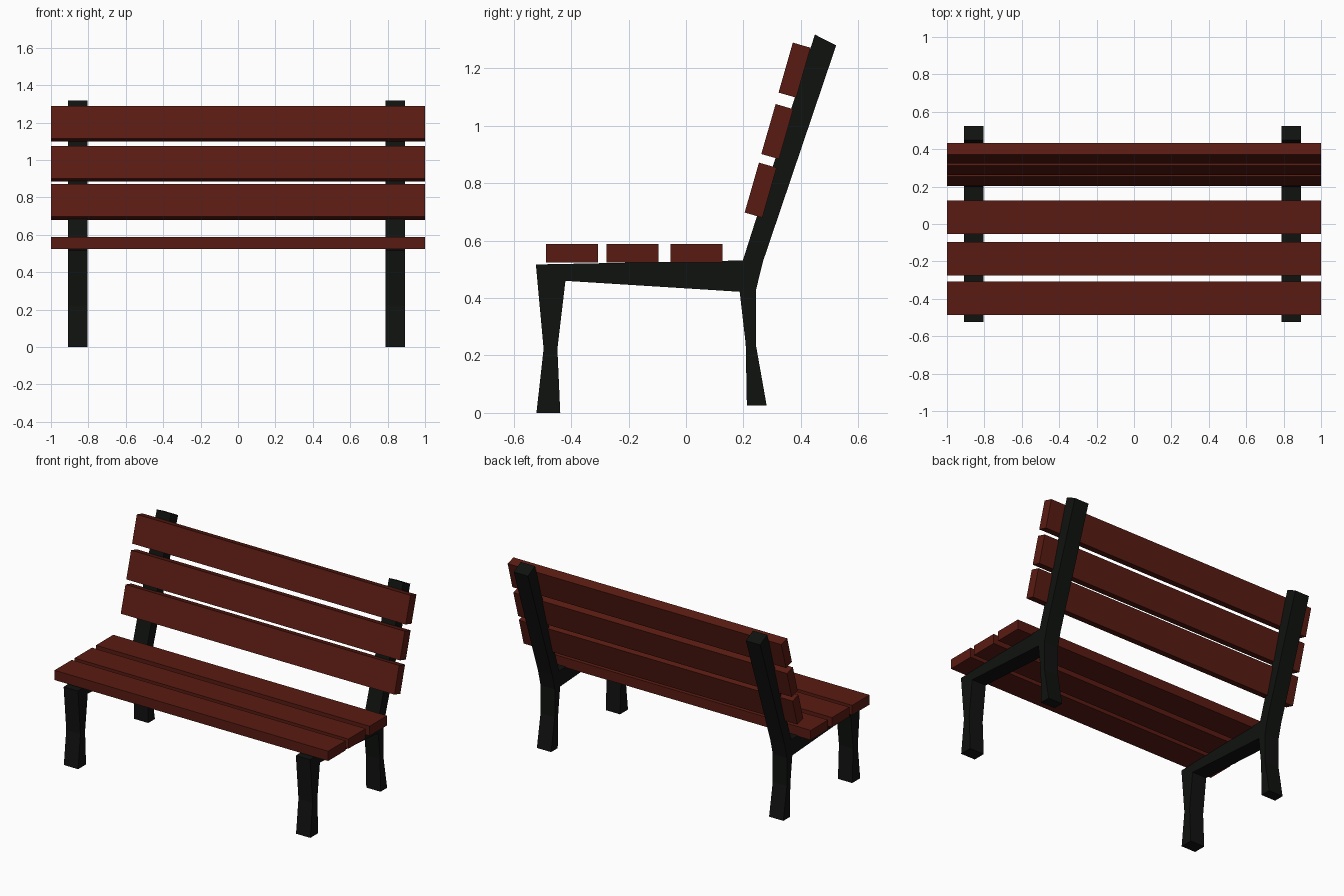
import bpy, bmesh, math

if "Cube" in bpy.data.objects:
    bpy.data.objects.remove(bpy.data.objects["Cube"])


def material(name, color):
    m = bpy.data.materials.new(name)
    m.diffuse_color = color
    m.use_nodes = True
    m.node_tree.nodes["Principled BSDF"].inputs["Base Color"].default_value = m.diffuse_color
    return m


wood = material("dark_red_wood", (0.10, 0.011, 0.006, 1))
iron = material("black_iron", (0.005, 0.006, 0.005, 1))

# Side frame outline (y, z): front leg, seat rail, rear leg and back post
PROFILE = [
    (-0.523, 0.517), (-0.496, 0.223), (-0.521, 0.0), (-0.438, 0.0),
    (-0.448, 0.223), (-0.420, 0.460), (0.187, 0.422), (0.208, 0.240),
    (0.212, 0.025), (0.281, 0.025), (0.243, 0.240), (0.243, 0.425),
    (0.268, 0.527), (0.523, 1.280), (0.449, 1.318), (0.198, 0.531),
]


def side_frame(name, x0, width):
    bm = bmesh.new()
    face = bm.faces.new([bm.verts.new((x0, y, z)) for y, z in PROFILE])
    ext = bmesh.ops.extrude_face_region(bm, geom=[face])
    moved = [v for v in ext["geom"] if isinstance(v, bmesh.types.BMVert)]
    bmesh.ops.translate(bm, verts=moved, vec=(width, 0, 0))
    bmesh.ops.recalc_face_normals(bm, faces=bm.faces)
    mesh = bpy.data.meshes.new(name)
    bm.to_mesh(mesh)
    bm.free()
    mesh.materials.append(iron)
    ob = bpy.data.objects.new(name, mesh)
    bpy.context.collection.objects.link(ob)


def slat(name, y, z, tilt):
    bpy.ops.mesh.primitive_cube_add(size=1, location=(0, y, z),
                                    rotation=(tilt, 0, 0))
    ob = bpy.context.object
    ob.name = name
    ob.scale = (2.0, 0.181, 0.064)
    ob.data.materials.append(wood)


# Two iron side frames
side_frame("left_frame", -0.908, 0.104)
side_frame("right_frame", 0.789, 0.104)

# Seat slats
for i, y in enumerate((-0.397, -0.186, 0.036)):
    slat(f"seat_slat_{i + 1}", y, 0.556, 0)

# Backrest slats, leaning with the posts
for i, (y, z) in enumerate(((0.260, 0.776), (0.318, 0.980), (0.378, 1.194))):
    slat(f"back_slat_{i + 1}", y, z, math.radians(90 - 16))
